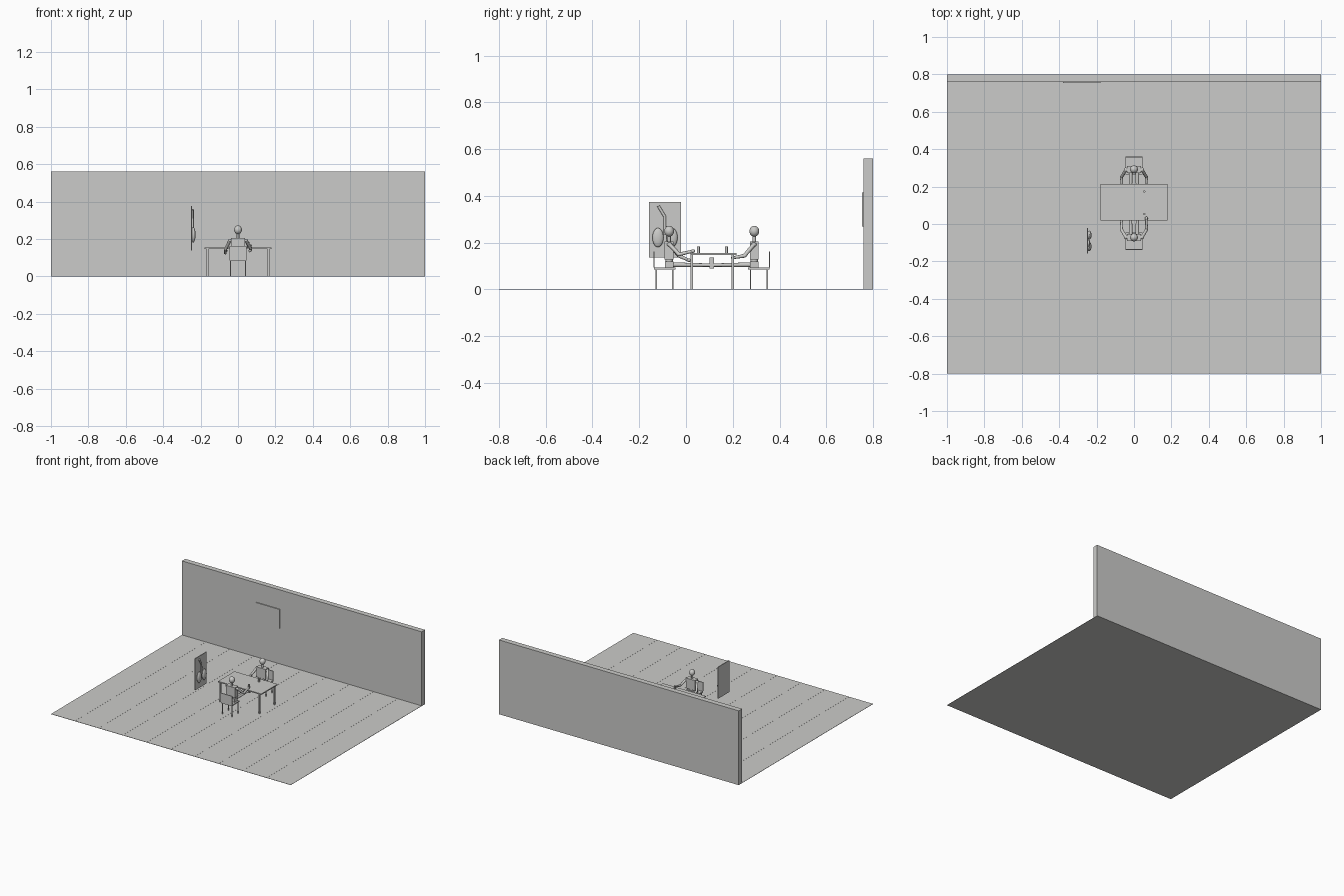
import bpy, bmesh, math
from mathutils import Vector

if "Cube" in bpy.data.objects:
    bpy.data.objects.remove(bpy.data.objects["Cube"])

grey = bpy.data.materials.new("plain grey")
grey.diffuse_color = (0.6, 0.6, 0.585, 1)
grey.use_nodes = True
grey.node_tree.nodes["Principled BSDF"].inputs["Base Color"].default_value = grey.diffuse_color


def finish(name, bm, smooth=False):
    me = bpy.data.meshes.new(name)
    bmesh.ops.recalc_face_normals(bm, faces=bm.faces[:])
    for f in bm.faces:
        f.smooth = smooth and len(f.verts) < 5
    bm.to_mesh(me)
    bm.free()
    me.materials.append(grey)
    ob = bpy.data.objects.new(name, me)
    bpy.context.collection.objects.link(ob)
    return ob


def box(name, x0, x1, y0, y1, z0, z1):
    bm = bmesh.new()
    bmesh.ops.create_cube(bm, size=1)
    for v in bm.verts:
        v.co = Vector(((x0 + x1) / 2 + v.co.x * (x1 - x0),
                       (y0 + y1) / 2 + v.co.y * (y1 - y0),
                       (z0 + z1) / 2 + v.co.z * (z1 - z0)))
    return finish(name, bm)


def ball(name, centre, radii):
    bm = bmesh.new()
    bmesh.ops.create_uvsphere(bm, u_segments=20, v_segments=12, radius=1)
    for v in bm.verts:
        v.co = Vector(centre) + Vector([a * r for a, r in zip(v.co, radii)])
    return finish(name, bm, True)


def rod(name, a, b, r0, r1=None):
    a, b = Vector(a), Vector(b)
    bm = bmesh.new()
    bmesh.ops.create_cone(bm, cap_ends=True, segments=14, radius1=r0,
                          radius2=r0 if r1 is None else r1, depth=(b - a).length)
    turn = Vector((0, 0, 1)).rotation_difference(b - a)
    for v in bm.verts:
        v.co = turn @ v.co + (a + b) / 2
    return finish(name, bm, True)


# Room: floor boards on a thin base, back wall, framed panel
box("floor_base", -1, 1, -0.8, 0.8, 0, 0.001)
for i in range(10):
    x = -1 + 0.2 * i
    box("floor_board", x + 0.0004, x + 0.1996, -0.8, 0.8, 0.001, 0.002)
box("back_wall", -1, 1, 0.76, 0.8, 0, 0.56)
box("wall_panel", -0.38, -0.18, 0.753, 0.76, 0.27, 0.415)

# Table with four legs and two cups
box("table_top", -0.18, 0.18, 0.02, 0.215, 0.147, 0.155)
for x in (-0.163, 0.163):
    for y in (0.024, 0.2):
        box("table_leg", x - 0.005, x + 0.005, y - 0.005, y + 0.005, 0, 0.147)
for y in (0.053, 0.173):
    rod("cup", (0.055, y, 0.155), (0.055, y, 0.183), 0.006)


# Chair and seated figure; the far pair is mirrored about y = 0.11
def seat_pair(label, far):
    def my(y):
        return 0.22 - y if far else y

    def mbox(name, x0, x1, y0, y1, z0, z1):
        lo, hi = sorted((my(y0), my(y1)))
        box(label + name, x0, x1, lo, hi, z0, z1)

    def mrod(name, a, b, r0, r1=None):
        rod(label + name, (a[0], my(a[1]), a[2]), (b[0], my(b[1]), b[2]), r0, r1)

    mbox("chair_seat", -0.046, 0.046, -0.137, -0.045, 0.086, 0.094)
    mbox("chair_back", -0.046, 0.046, -0.14, -0.134, 0.094, 0.163)
    for x in (-0.04, 0.04):
        for y in (-0.127, -0.056):
            mbox("chair_leg", x - 0.003, x + 0.003, y - 0.003, y + 0.003, 0, 0.086)

    mbox("hips", -0.035, 0.035, -0.09, -0.053, 0.086, 0.12)
    mbox("torso", -0.038, 0.038, -0.091, -0.053, 0.128, 0.205)
    mrod("waist", (0, -0.072, 0.115), (0, -0.072, 0.13), 0.016)
    mrod("neck", (0, -0.072, 0.2), (0, -0.072, 0.235), 0.007)
    ball(label + "head", (0, my(-0.072), 0.249), (0.021, 0.021, 0.023))

    for s in (-1, 1):
        # Legs stretched forward, feet upright
        mrod("leg", (s * 0.018, -0.06, 0.106), (s * 0.018, 0.105, 0.104), 0.01, 0.007)
        mbox("foot", s * 0.018 - 0.008, s * 0.018 + 0.008, 0.1, 0.11, 0.09, 0.136)
        # Arms; one hand rests on the table top
        shoulder = (s * 0.043, -0.07, 0.192)
        raised = s == 1 and not far
        elbow = (s * 0.067, -0.03, 0.15 if raised else 0.144)
        hand = (s * 0.066, 0.03, 0.164) if raised else (s * 0.068, 0.012, 0.125)
        if far:
            hand = (s * 0.064, 0.018, 0.136)
        mrod("upper_arm", shoulder, elbow, 0.009, 0.008)
        mrod("forearm", elbow, hand, 0.008, 0.006)
        for part, p, r in (("shoulder", shoulder, 0.01), ("elbow", elbow, 0.008),
                           ("hand", hand, 0.008)):
            ball(label + part, (p[0], my(p[1]), p[2]), (r, r * 1.2, r * 0.9))


seat_pair("near_", False)
seat_pair("far_", True)

# Standing display board with two raised ovals and a bent tube
box("display_board", -0.252, -0.246, -0.158, -0.022, 0.137, 0.375)
for y in (-0.12, -0.06):
    ball("board_oval", (-0.239, y, 0.222), (0.012, 0.024, 0.041))
bend = (-0.242, -0.091, 0.312)
rod("board_tube_upper", (-0.242, -0.118, 0.357), bend, 0.006)
rod("board_tube_lower", bend, (-0.242, -0.09, 0.235), 0.006)
ball("board_tube_bend", bend, (0.006, 0.006, 0.006))
